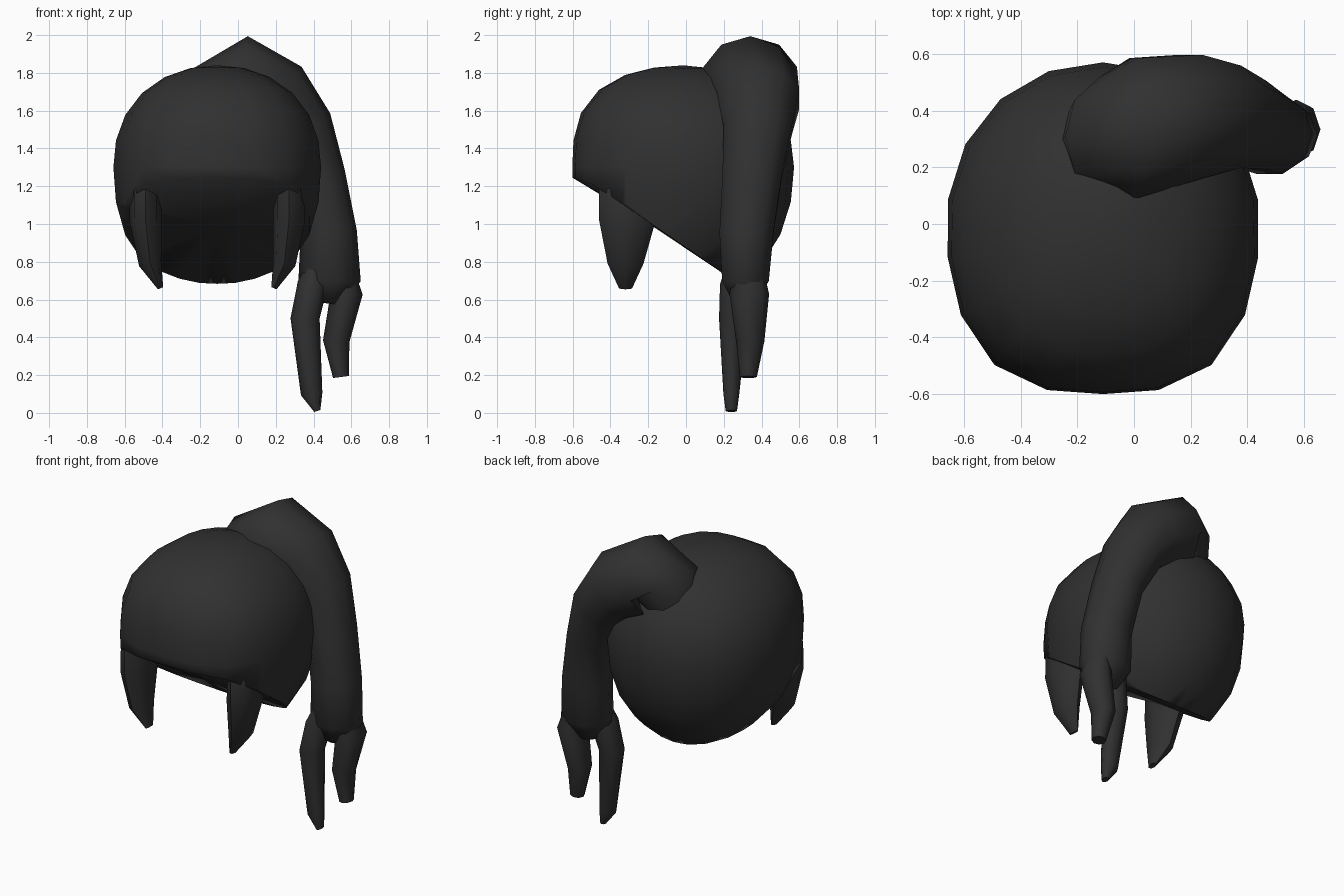
import bpy, bmesh, math
from mathutils import Vector

if "Cube" in bpy.data.objects:
    bpy.data.objects.remove(bpy.data.objects["Cube"])

black = bpy.data.materials.new("soft black hair")
black.diffuse_color = (0.03, 0.03, 0.03, 1)
black.use_nodes = True
black.node_tree.nodes["Principled BSDF"].inputs["Base Color"].default_value = black.diffuse_color


def finish(name, bm):
    bmesh.ops.recalc_face_normals(bm, faces=bm.faces)
    me = bpy.data.meshes.new(name)
    bm.to_mesh(me)
    bm.free()
    me.materials.append(black)
    ob = bpy.data.objects.new(name, me)
    bpy.context.collection.objects.link(ob)
    bpy.ops.object.select_all(action='DESELECT')
    ob.select_set(True)
    bpy.context.view_layer.objects.active = ob
    bpy.ops.object.shade_smooth_by_angle(angle=math.radians(65))
    return ob


def strand(name, rings, sides=8):
    """Loft of ovals along a path: (x, y, z, half width, half depth in y)."""
    bm = bmesh.new()
    pts = [Vector(r[:3]) for r in rings]
    loops = []
    for i, r in enumerate(rings):
        t = pts[min(i + 1, len(pts) - 1)] - pts[max(i - 1, 0)]
        across = Vector((-t.z, 0, t.x)).normalized()
        loops.append([bm.verts.new(pts[i] + across * r[3] * math.cos(a) + Vector((0, r[4] * math.sin(a), 0)))
                      for a in (2 * math.pi * k / sides for k in range(sides))])
    for lo, hi in zip(loops, loops[1:]):
        for k in range(sides):
            j = (k + 1) % sides
            bm.faces.new((lo[k], lo[j], hi[j], hi[k]))
    bm.faces.new(loops[0])
    bm.faces.new(loops[-1])
    return finish(name, bm)


# Hair cap: rounded ball, boxier at the front, cut by a slanted plane from fringe to nape
bm = bmesh.new()
bmesh.ops.create_uvsphere(bm, u_segments=18, v_segments=12, radius=1)
for v in bm.verts:
    c = v.co
    p = 2.1 + 0.6 * max(0, -c.y)
    c /= sum(abs(q) ** p for q in c) ** (1 / p)
    v.co = (-0.11 + 0.555 * c.x, -0.015 + 0.587 * c.y,
            1.3 + (0.54 if c.z > 0 else 0.7) * c.z)
bmesh.ops.bisect_plane(bm, geom=bm.verts[:] + bm.edges[:] + bm.faces[:],
                       plane_co=(0, -0.5, 1.22), plane_no=(0, 0.69, 1), clear_inner=True)
rim = [e for e in bm.edges if e.is_boundary]
# Level fringe edge, then underside closed with a fan
for v in {v for e in rim for v in e.verts}:
    if v.co.y < -0.42:
        v.co.z = 1.21 + 0.35 * max(0, -0.5 - v.co.y)
under = bmesh.ops.holes_fill(bm, edges=rim, sides=0)["faces"]
bmesh.ops.poke(bm, faces=under)
finish("hair_cap", bm)

# Face-framing side locks, mirrored about the cap's centre
lock = [(-0.46, -0.26, 1.40, 0.05, 0.10), (-0.49, -0.29, 1.18, 0.085, 0.17),
        (-0.49, -0.31, 1.02, 0.085, 0.15), (-0.465, -0.32, 0.79, 0.06, 0.095),
        (-0.41, -0.32, 0.66, 0.015, 0.035)]
strand("left_side_lock", lock)
strand("right_side_lock", [(-0.22 - r[0], *r[1:]) for r in lock])

# Side ponytail arching from the crown down the right
strand("ponytail", [
    (-0.14, 0.28, 1.52, 0.14, 0.15), (-0.07, 0.31, 1.72, 0.20, 0.22),
    (0.00, 0.34, 1.76, 0.24, 0.26), (0.20, 0.38, 1.66, 0.22, 0.23),
    (0.33, 0.38, 1.50, 0.18, 0.19), (0.425, 0.35, 1.25, 0.145, 0.165),
    (0.48, 0.32, 0.95, 0.15, 0.15), (0.485, 0.315, 0.70, 0.165, 0.13),
    (0.47, 0.31, 0.58, 0.07, 0.06)], sides=10)

# Two split ends of the ponytail
strand("inner_tail_tip", [
    (0.43, 0.29, 0.86, 0.03, 0.05), (0.395, 0.27, 0.68, 0.08, 0.09),
    (0.355, 0.25, 0.50, 0.077, 0.075), (0.39, 0.24, 0.10, 0.057, 0.042),
    (0.42, 0.24, 0.01, 0.017, 0.03)])
strand("outer_tail_tip", [
    (0.54, 0.33, 0.88, 0.03, 0.05), (0.575, 0.335, 0.63, 0.085, 0.105),
    (0.52, 0.34, 0.38, 0.07, 0.075), (0.545, 0.33, 0.19, 0.042, 0.045)])
